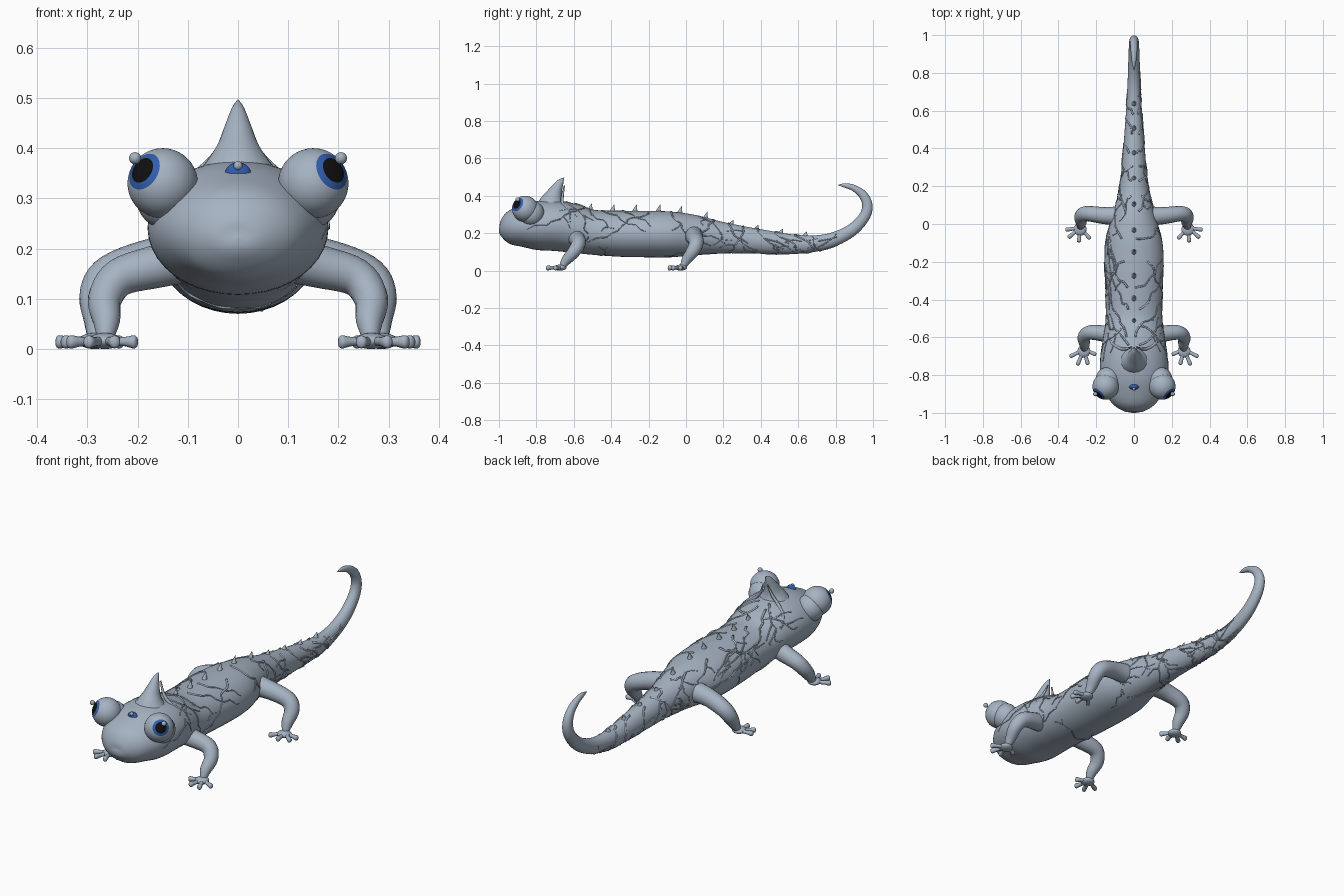
import bpy, bmesh, random
from math import sin, cos, pi, radians
from mathutils import Vector, Matrix

if "Cube" in bpy.data.objects:
    bpy.data.objects.remove(bpy.data.objects["Cube"])
random.seed(7)


def material(name, color):
    m = bpy.data.materials.new(name)
    m.use_nodes = True
    m.diffuse_color = (*color, 1)
    m.node_tree.nodes["Principled BSDF"].inputs["Base Color"].default_value = (*color, 1)
    return m


SKIN = material("blue grey skin", (0.38, 0.45, 0.54))
BLUE = material("deep blue", (0.03, 0.11, 0.42))
BLACK = material("black", (0.005, 0.005, 0.005))


def finish(bm, name, mats=(SKIN,)):
    bmesh.ops.remove_doubles(bm, verts=bm.verts, dist=1e-5)
    bmesh.ops.recalc_face_normals(bm, faces=bm.faces)
    for f in bm.faces:
        f.smooth = True
    me = bpy.data.meshes.new(name)
    bm.to_mesh(me)
    bm.free()
    for m in mats:
        me.materials.append(m)
    ob = bpy.data.objects.new(name, me)
    bpy.context.collection.objects.link(ob)
    return ob


def spline(rows, steps):
    """Smooth curve through rows of equal length."""
    rows = [Vector(r) for r in rows]
    out = []
    for i in range(len(rows) - 1):
        a, b, c, d = rows[max(i - 1, 0)], rows[i], rows[i + 1], rows[min(i + 2, len(rows) - 1)]
        for k in range(steps):
            t = k / steps
            out.append(b + (c - a) * t / 2 + (a - b * 2.5 + c * 2 - d / 2) * t * t
                       + (b * 1.5 - a / 2 - c * 1.5 + d / 2) * t ** 3)
    return out + [rows[-1]]


def frames(rows, side, steps):
    """Centre, side axis and up axis along a path of x, y, z, half width, half height."""
    pts = spline(rows, steps)
    result = []
    side = Vector(side)
    for i, p in enumerate(pts):
        tan = Vector(pts[min(i + 1, len(pts) - 1)][:3]) - Vector(pts[max(i - 1, 0)][:3])
        tan.normalize()
        side = (side - tan * side.dot(tan)).normalized()
        up = side.cross(tan)
        result.append((Vector(p[:3]), side * max(p[3], 0), up * max(p[4], 0)))
    return result


def add_loft(bm, fr, sides):
    rings = [[bm.verts.new(c + s * cos(2 * pi * k / sides) + u * sin(2 * pi * k / sides))
              for k in range(sides)] for c, s, u in fr]
    for r, q in zip(rings, rings[1:]):
        for k in range(sides):
            n = (k + 1) % sides
            bm.faces.new((r[k], r[n], q[n], q[k]))
    bm.faces.new(rings[0])
    bm.faces.new(rings[-1])


def loft(name, rows, side=(1, 0, 0), sides=16, steps=5):
    bm = bmesh.new()
    add_loft(bm, frames(rows, side, steps), sides)
    return finish(bm, name)


def ball(name, loc, size, mat=SKIN):
    bm = bmesh.new()
    bmesh.ops.create_uvsphere(bm, u_segments=24, v_segments=16, radius=1)
    bmesh.ops.transform(bm, matrix=Matrix.Translation(loc) @ Matrix.Diagonal((*size, 1)), verts=bm.verts)
    return finish(bm, name, (mat,))


# Head, body and curled tail: y, z, half width, half height
PROFILE = [(-1, .22, 0, 0), (-.99, .22, .055, .04), (-.95, .225, .115, .085), (-.88, .235, .157, .11),
           (-.8, .24, .178, .13), (-.7, .24, .178, .135), (-.6, .225, .163, .13), (-.5, .205, .15, .12),
           (-.35, .197, .152, .123), (-.2, .195, .157, .124), (-.08, .193, .148, .122),
           (.04, .19, .115, .108), (.2, .175, .077, .083), (.4, .155, .057, .065), (.6, .14, .042, .05),
           (.75, .155, .034, .04), (.87, .205, .03, .034), (.945, .275, .027, .03), (.97, .34, .024, .028),
           (.95, .4, .02, .024), (.9, .44, .016, .017), (.85, .455, .01, .012), (.81, .457, 0, 0)]
spine_rows = [(0, *p) for p in PROFILE]
loft("body", spine_rows, sides=40, steps=6)
body_frames = [(c, s, u if u.z >= 0 else -u) for c, s, u in frames(spine_rows, (1, 0, 0), 6)]


def on_body(y, a):
    """Point on the skin at a length along the back and an angle, with the local radius."""
    for (c, s, u), (d, t, v) in zip(body_frames, body_frames[1:]):
        if c.y <= y <= d.y:
            k = (y - c.y) / (d.y - c.y)
            return c.lerp(d, k) + s.lerp(t, k) * cos(a) + u.lerp(v, k) * sin(a), s.lerp(t, k).length
    return None


# Raised branching veins
vein_bm = bmesh.new()


def vein(y, a, dy, da, count, thick, branch=True):
    rows = []
    for i in range(count):
        hit = on_body(y, a)
        if hit is None or y > .82:
            break
        p, r = hit
        rows.append((*p, *[thick * (1 - .75 * i / count)] * 2))
        if branch and i > 1 and random.random() < .4:
            vein(y, a, dy + random.choice((-.03, .03)), da * .6, random.randint(3, 5), thick * .75, False)
        y += dy + random.uniform(-.022, .022)
        a += (da + random.uniform(-.02, .02)) / max(r, .05)
    if len(rows) > 2:
        add_loft(vein_bm, frames(rows, (.3, .2, .9), 2), 6)


for sx in (1, -1):
    for y, dy in ((-.66, .02), (-.62, .03), (-.57, -.01), (-.46, .03), (-.34, .02), (-.2, -.02), (-.08, .02),
                  (.06, .025), (.14, -.015), (.22, .02), (.3, -.015), (.37, .02), (.47, .025), (.58, .02)):
        start = random.uniform(.0, .5)
        vein(y, pi / 2 - sx * start, dy, -sx * .024, random.randint(8, 12), .0055)
vein(-.5, -pi * .85, .012, .03, 11, .005)
finish(vein_bm, "skin_veins")

# Horn on the back of the head, with a ridge running down each side
loft("horn", [(0, -.72, .33, .1, .09), (0, -.715, .37, .066, .066), (0, -.705, .405, .042, .045),
              (0, -.69, .44, .028, .03), (0, -.67, .475, .014, .017), (0, -.65, .498, 0, 0)])
for sx, word in ((1, "left"), (-1, "right")):
    loft(word + "_horn_ridge", [(sx * .012, -.65, .455, .003, .003), (sx * .035, -.66, .4, .007, .007),
                                (sx * .07, -.66, .36, .008, .008), (sx * .115, -.63, .325, .007, .007),
                                (sx * .14, -.58, .285, .002, .002)], (0, 1, 0), 8)

# Row of small spines along the back
for i, y in enumerate((-.51, -.39, -.27, -.145, -.03, .107, .245, .38, .51, .64)):
    h = .036 if i < 6 else .022
    p = on_body(y, pi / 2)[0]
    loft("back_spine_%d" % (i + 1), [(0, y - .004, p.z - .012, .016, .02), (0, y, p.z + h * .3, .008, .01),
                                     (0, y + .008, p.z + h, 0, 0)], sides=10, steps=3)

# Eyes, each a ball whose pole is the gaze direction
for sx, word in ((1, "left"), (-1, "right")):
    centre = Vector((sx * .15, -.86, .33))
    gaze = Vector((sx * .62, -.67, .40)).normalized()
    bm = bmesh.new()
    bmesh.ops.create_uvsphere(bm, u_segments=40, v_segments=48, radius=.07)
    for f in bm.faces:
        height = f.calc_center_median().z / .07
        f.material_index = 2 if height > cos(radians(22)) else 1 if height > cos(radians(34)) else 0
    turn = gaze.to_track_quat("Z", "Y").to_matrix().to_4x4()
    bmesh.ops.transform(bm, matrix=Matrix.Translation(centre) @ turn, verts=bm.verts)
    finish(bm, word + "_eye", (SKIN, BLUE, BLACK))
    ball(word + "_eye_socket", (sx * .138, -.825, .305), (.066, .068, .068))
    ball(word + "_eye_glint", (sx * .205, -.9, .38), (.012,) * 3)

# Nose
ball("nose", (0, -.862, .345), (.027, .015, .027), BLUE)
ball("nose_glint", (0, -.872, .365), (.009,) * 3)

# Legs, feet and toes: x, y, z, radius
LEGS = {
    "front": ([(.06, -.6, .19, .05), (.16, -.58, .165, .043), (.235, -.575, .143, .038),
               (.265, -.6, .1, .034), (.262, -.64, .055, .027), (.265, -.665, .015, .014)],
              [(.335, -.7), (.298, -.742), (.245, -.74), (.205, -.69)]),
    "hind": ([(.04, .04, .19, .055), (.16, .045, .178, .045), (.25, .055, .15, .04),
              (.28, .04, .11, .036), (.28, .005, .06, .028), (.285, -.02, .015, .014)],
             [(.358, -.03), (.345, -.07), (.292, -.092), (.235, -.075)]),
}
for sx, word in ((1, "left"), (-1, "right")):
    for end, (path, toes) in LEGS.items():
        name = word + "_" + end
        loft(name + "_leg", [(sx * x, y, z, r, r) for x, y, z, r in path], (0, 1, 0))
        ax, ay = path[-1][:2]
        ball(name + "_foot", (sx * ax, ay - .008, .016), (.034, .034, .016))
        for i, (tx, ty) in enumerate(toes):
            mid = Vector((ax, ay)).lerp(Vector((tx, ty)), .6)
            loft(name + "_toe_%d" % (i + 1),
                 [(sx * ax, ay, .016, .012, .012), (sx * mid.x, mid.y, .015, .009, .01),
                  (sx * tx, ty, .014, .013, .011), (sx * (tx * 1.08 - ax * .08), ty * 1.08 - ay * .08, .014, 0, 0)],
                 (0, 0, 1), 10, 4)
